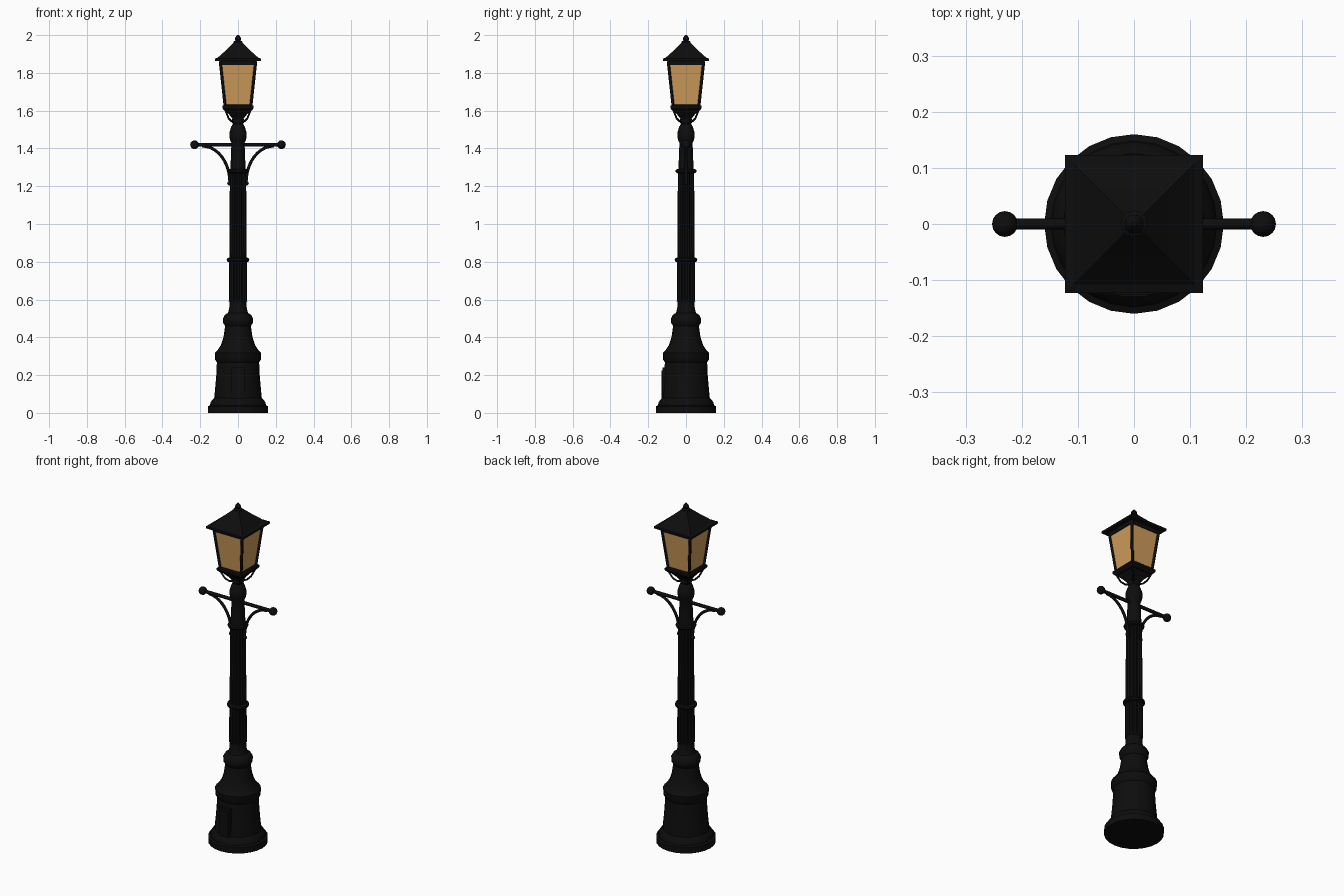
import bpy, bmesh, math
from mathutils import Vector

if "Cube" in bpy.data.objects:
    bpy.data.objects.remove(bpy.data.objects["Cube"])

def material(name, rgb):
    m = bpy.data.materials.new(name)
    m.diffuse_color = (*rgb, 1)
    m.use_nodes = True
    m.node_tree.nodes["Principled BSDF"].inputs["Base Color"].default_value = m.diffuse_color
    return m

IRON = material("black iron", (0.004, 0.004, 0.004))
GLASS = material("amber glass", (0.62, 0.335, 0.105))

def finish(name, bm, mat, smooth=True):
    bmesh.ops.recalc_face_normals(bm, faces=bm.faces)
    me = bpy.data.meshes.new(name)
    bm.to_mesh(me)
    bm.free()
    me.materials.append(mat)
    ob = bpy.data.objects.new(name, me)
    bpy.context.collection.objects.link(ob)
    if smooth:
        bpy.ops.object.select_all(action='DESELECT')
        ob.select_set(True)
        bpy.context.view_layer.objects.active = ob
        bpy.ops.object.shade_smooth_by_angle(angle=math.radians(35))
    return ob

def lathe(name, profile, sides=24, mat=IRON, turn=0.0, smooth=True, flute=0.0):
    """Stack rings of (radius, z); flute pulls every other vertex inward."""
    bm = bmesh.new()
    rings = []
    for r, z in profile:
        ring = []
        for i in range(sides):
            a = turn + 2 * math.pi * i / sides
            rr = r - (flute if i % 2 else 0)
            ring.append(bm.verts.new((rr * math.cos(a), rr * math.sin(a), z)))
        rings.append(ring)
    for lo, hi in zip(rings, rings[1:]):
        for i in range(sides):
            j = (i + 1) % sides
            bm.faces.new((lo[i], lo[j], hi[j], hi[i]))
    bm.faces.new(rings[0])
    bm.faces.new(rings[-1])
    return finish(name, bm, mat, smooth)

def square(name, profile, mat=IRON):
    """Square stack of (half width, z)."""
    return lathe(name, [(h * math.sqrt(2), z) for h, z in profile], 4, mat, math.pi / 4, False)

def ball(name, loc, r):
    bm = bmesh.new()
    bmesh.ops.create_uvsphere(bm, u_segments=16, v_segments=10, radius=r)
    bmesh.ops.translate(bm, verts=bm.verts, vec=loc)
    return finish(name, bm, IRON)

def rod(name, pts, r, res=2):
    """Round bar along a path."""
    cu = bpy.data.curves.new(name, 'CURVE')
    cu.dimensions = '3D'
    cu.bevel_depth, cu.bevel_resolution, cu.use_fill_caps = r, res, True
    sp = cu.splines.new('POLY')
    sp.points.add(len(pts) - 1)
    for p, co in zip(sp.points, pts):
        p.co = (*co, 1)
    cu.materials.append(IRON)
    ob = bpy.data.objects.new(name, cu)
    bpy.context.collection.objects.link(ob)
    bpy.ops.object.select_all(action='DESELECT')
    ob.select_set(True)
    bpy.context.view_layer.objects.active = ob
    bpy.ops.object.convert(target='MESH')

def box(name, size, loc):
    bm = bmesh.new()
    bmesh.ops.create_cube(bm, size=1)
    bmesh.ops.scale(bm, verts=bm.verts, vec=size)
    bmesh.ops.translate(bm, verts=bm.verts, vec=loc)
    return finish(name, bm, IRON, False)

# Base pedestal
lathe("base", [(0.16, 0), (0.16, 0.035), (0.148, 0.04), (0.146, 0.055), (0.135, 0.07),
               (0.126, 0.08), (0.121, 0.13), (0.115, 0.2), (0.112, 0.268), (0.122, 0.282),
               (0.123, 0.318), (0.106, 0.335), (0.09, 0.36), (0.077, 0.4), (0.068, 0.46),
               (0.078, 0.475), (0.08, 0.5), (0.07, 0.518), (0.053, 0.53), (0.047, 0.55),
               (0.043, 0.6)])
# Access door on the front
box("access_door", (0.07, 0.035, 0.18), (0, -0.108, 0.15))
box("door_panel", (0.05, 0.006, 0.15), (0, -0.126, 0.15))

# Fluted shaft, plain upper shaft and rings
lathe("lower_shaft", [(0.049, 0.59), (0.047, 0.81)], 32, flute=0.006)
lathe("upper_shaft", [(0.046, 0.81), (0.043, 1.28)], 32, flute=0.006)
for i, (z, r) in enumerate([(0.81, 0.06), (1.28, 0.056)]):
    lathe(f"shaft_ring_{i}", [(r - 0.012, z - 0.012), (r - 0.003, z - 0.008), (r, z),
                              (r - 0.003, z + 0.008), (r - 0.012, z + 0.012)])
# Neck with bulb
lathe("neck", [(0.042, 1.27), (0.037, 1.36), (0.035, 1.43), (0.042, 1.445), (0.046, 1.465),
               (0.045, 1.485), (0.036, 1.515), (0.027, 1.53), (0.034, 1.54), (0.034, 1.55),
               (0.027, 1.56), (0.03, 1.6)])

# Ladder bar with end balls and curved brackets
rod("ladder_bar", [(-0.23, 0, 1.42), (0.23, 0, 1.42)], 0.01)
for s, side in ((-1, "left"), (1, "right")):
    ball(f"bar_ball_{side}", (s * 0.23, 0, 1.42), 0.023)
    arc = [(s * (0.19 - 0.147 * math.sin(t)), 0, 1.22 + 0.193 * math.cos(t))
           for t in [k * math.pi / 20 for k in range(11)]]
    rod(f"bracket_{side}", arc, 0.008)
    ball(f"bracket_knob_{side}", (s * 0.045, 0, 1.216), 0.012)

# Lantern floor and inverted taper below it
square("lantern_cup", [(0.025, 1.55), (0.035, 1.565), (0.066, 1.602)])
square("lantern_floor", [(0.07, 1.598), (0.082, 1.612), (0.082, 1.625), (0.074, 1.632)])
square("lantern_glass", [(0.067, 1.625), (0.092, 1.855)], GLASS)
square("lantern_top_rail", [(0.096, 1.843), (0.1, 1.867)])
for sx in (-1, 1):
    for sy in (-1, 1):
        tag = f"{sx}_{sy}"
        rod("corner_post_" + tag, [(sx * 0.068, sy * 0.068, 1.62),
                                   (sx * 0.094, sy * 0.094, 1.86)], 0.008, 1)
        # Support struts curling from the neck to the floor corners
        rod("strut_" + tag, [(sx * x, sy * x, z) for x, z in
                             ((0.018, 1.54), (0.034, 1.543), (0.05, 1.56),
                              (0.058, 1.58), (0.07, 1.61))], 0.005, 1)

# Roof and finial
square("roof", [(0.1, 1.862), (0.123, 1.864), (0.123, 1.876), (0.108, 1.88),
                (0.06, 1.923), (0.018, 1.965)])
lathe("finial", [(0.022, 1.955), (0.024, 1.965), (0.014, 1.972), (0.017, 1.98),
                 (0.013, 1.99), (0.004, 2.0)], 12)
